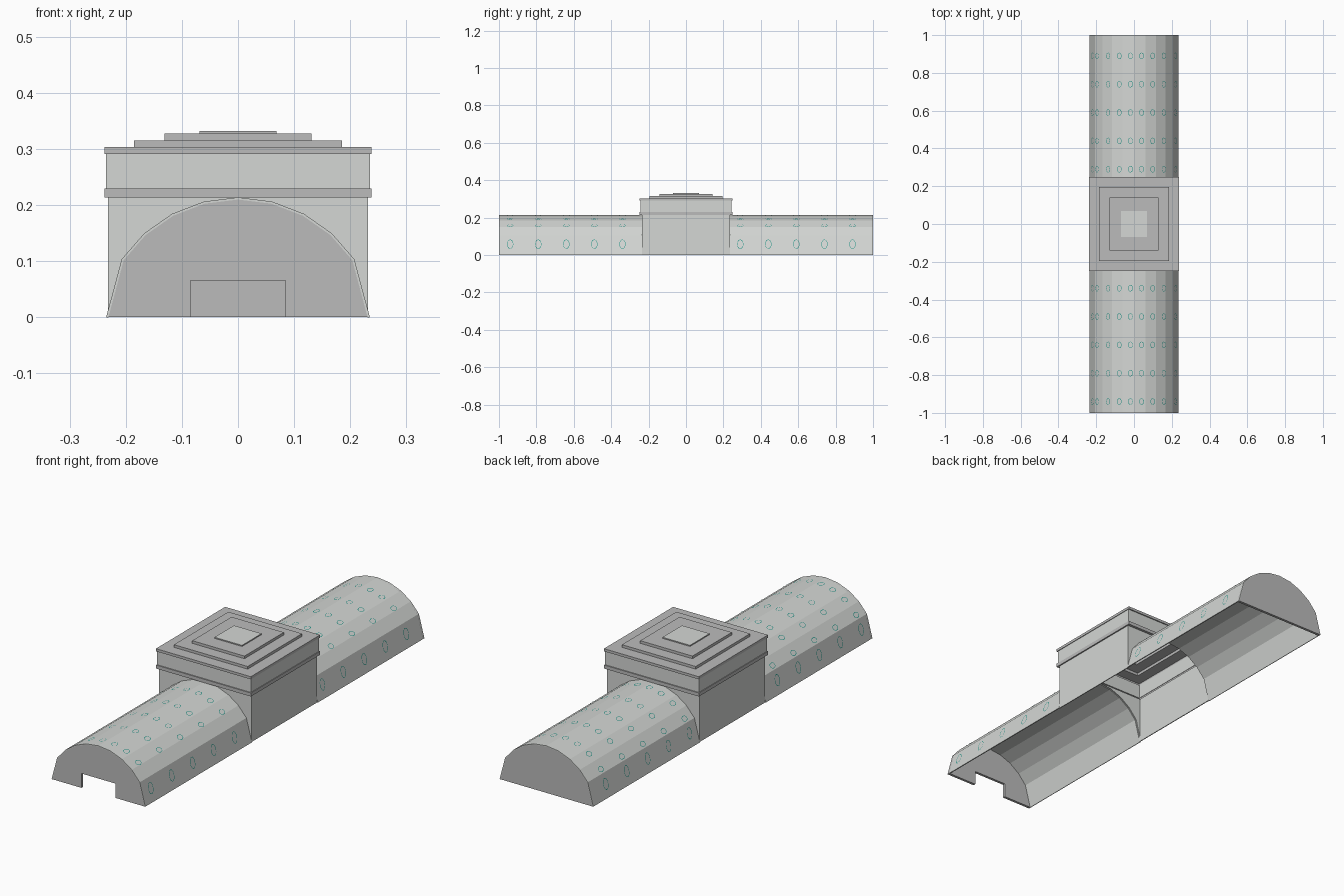
import bpy, bmesh, math
from mathutils import Vector

if "Cube" in bpy.data.objects:
    bpy.data.objects.remove(bpy.data.objects["Cube"])


def material(name, rgb):
    m = bpy.data.materials.new(name)
    m.use_nodes = True
    m.diffuse_color = (*rgb, 1)
    m.node_tree.nodes["Principled BSDF"].inputs["Base Color"].default_value = (*rgb, 1)
    return m


PALE = material("pale stone", (0.66, 0.68, 0.66))
GREY = material("grey stone", (0.5, 0.5, 0.5))
TEAL = material("teal window trim", (0.02, 0.30, 0.25))


def finish(name, bm, mats, thickness=0, rule=None):
    """Turn a bmesh into an object, optionally thickened inward."""
    if rule:
        for f in bm.faces:
            f.material_index = rule(f)
    mesh = bpy.data.meshes.new(name)
    bm.to_mesh(mesh)
    bm.free()
    obj = bpy.data.objects.new(name, mesh)
    bpy.context.collection.objects.link(obj)
    for m in mats:
        mesh.materials.append(m)
    if thickness:
        mod = obj.modifiers.new("wall thickness", "SOLIDIFY")
        mod.thickness = thickness
        mod.offset = -1
    return obj


# Vault cross-section: leaning side panels below an eight-sided arc
R, DROP, SPREAD, SEG = 0.25, 0.0365, math.radians(56), 8
BASE, WALL_Y = 0.235, 0.236
arc = []
for i in range(SEG + 1):
    a = SPREAD * (2 * i / SEG - 1)
    arc.append((R * math.sin(a), R * math.cos(a) - DROP))
profile = [(-BASE, 0)] + arc + [(BASE, 0)]


def vault(name, y0, y1):
    bm = bmesh.new()
    near = [bm.verts.new((x, y0, z)) for x, z in profile]
    far = [bm.verts.new((x, y1, z)) for x, z in profile]
    for i in range(len(profile) - 1):
        bm.faces.new((near[i], near[i + 1], far[i + 1], far[i]))
    finish(name, bm, [PALE], 0.004)


vault("front_vault", -1, -WALL_Y)
vault("back_vault", WALL_Y, 1)


# End walls, the front one with a doorway
def end_wall(name, y, depth, notch):
    bm = bmesh.new()
    f = bm.faces.new([bm.verts.new((x, y, z)) for x, z in profile + notch])
    out = bmesh.ops.extrude_face_region(bm, geom=[f])["geom"]
    bmesh.ops.translate(bm, vec=(0, depth, 0),
                        verts=[v for v in out if isinstance(v, bmesh.types.BMVert)])
    bmesh.ops.recalc_face_normals(bm, faces=bm.faces)
    finish(name, bm, [GREY])


D, H = 0.085, 0.065
end_wall("front_end_wall", -1, 0.012, [(D, 0), (D, H), (-D, H), (-D, 0)])
end_wall("back_end_wall", 1, -0.012, [])

# Central hall: side walls, and arched walls above the vault openings
HALL_X, BAND = 0.232, 0.214
for name, s in (("left_hall_wall", 1), ("right_hall_wall", -1)):
    bm = bmesh.new()
    pts = [(-1, 0), (1, 0), (1, BAND), (-1, BAND)]
    bm.faces.new([bm.verts.new((s * HALL_X, s * t * WALL_Y, z)) for t, z in pts])
    finish(name, bm, [PALE], 0.004)

opening = [(-HALL_X, 0.011)] + arc + [(HALL_X, 0.011)]
for name, s in (("front_arch_wall", -1), ("back_arch_wall", 1)):
    bm = bmesh.new()
    low = [bm.verts.new((-s * x, s * WALL_Y, z)) for x, z in opening]
    high = [bm.verts.new((-s * x, s * WALL_Y, BAND + 0.001)) for x, z in opening]
    for i in range(len(opening) - 1):
        bm.faces.new((low[i], low[i + 1], high[i + 1], high[i]))
    finish(name, bm, [PALE], 0.004)

# Hollow upper hall and stepped roof, lofted through rectangular rings (half x, half y, z)
rings = [(0.230, 0.234, 0.213), (0.238, 0.248, 0.213), (0.238, 0.248, 0.229),
         (0.235, 0.243, 0.229), (0.235, 0.243, 0.291), (0.238, 0.248, 0.291),
         (0.238, 0.248, 0.303), (0.185, 0.195, 0.303), (0.185, 0.195, 0.315),
         (0.131, 0.141, 0.315), (0.131, 0.141, 0.327), (0.069, 0.070, 0.327),
         (0.069, 0.070, 0.332)]
bm = bmesh.new()
loops = [[bm.verts.new((sx * x, sy * y, z)) for sx, sy in ((-1, -1), (1, -1), (1, 1), (-1, 1))]
         for x, y, z in rings]
for a, b in zip(loops, loops[1:]):
    for i in range(4):
        j = (i + 1) % 4
        bm.faces.new((a[i], a[j], b[j], b[i]))
bm.faces.new(loops[-1])


def roof_rule(f):
    z = f.calc_center_median().z
    return 0 if 0.24 < z < 0.28 or z > 0.331 else 1


finish("hall_top_and_stepped_roof", bm, [PALE, GREY], 0.002, roof_rule)


# Oval window trims laid flat on the vault panels
def window(bm, x, y, tall):
    for (x0, z0), (x1, z1) in zip(profile, profile[1:]):
        if x0 <= x <= x1:
            break
    along = Vector((x1 - x0, 0, z1 - z0)).normalized()
    normal = Vector((-along.z, 0, along.x))
    centre = Vector((x, y, z0 + (z1 - z0) * (x - x0) / (x1 - x0))) + normal * 0.001
    n = 16
    rows = []
    for k in (0, 0.0025):
        rows.append([bm.verts.new(centre + along * (tall - k) * math.cos(t)
                                  + Vector((0, 1, 0)) * (0.017 - k) * math.sin(t))
                     for t in (2 * math.pi * i / n for i in range(n))])
    for i in range(n):
        j = (i + 1) % n
        bm.faces.new((rows[0][i], rows[0][j], rows[1][j], rows[1][i]))


bm = bmesh.new()
for first in (-0.94, 0.29):
    for row in range(5):
        y = first + 0.15 * row
        for col in range(7):
            window(bm, -0.195 + 0.0587 * col, y, 0.013)
        for side in (-1, 1):
            window(bm, side * 0.2195, y, 0.026)
bmesh.ops.recalc_face_normals(bm, faces=bm.faces)
for f in bm.faces:
    c = f.calc_center_median()
    if f.normal.dot(Vector((c.x, 0, c.z + DROP))) < 0:
        f.normal_flip()
finish("window_trims", bm, [TEAL])
